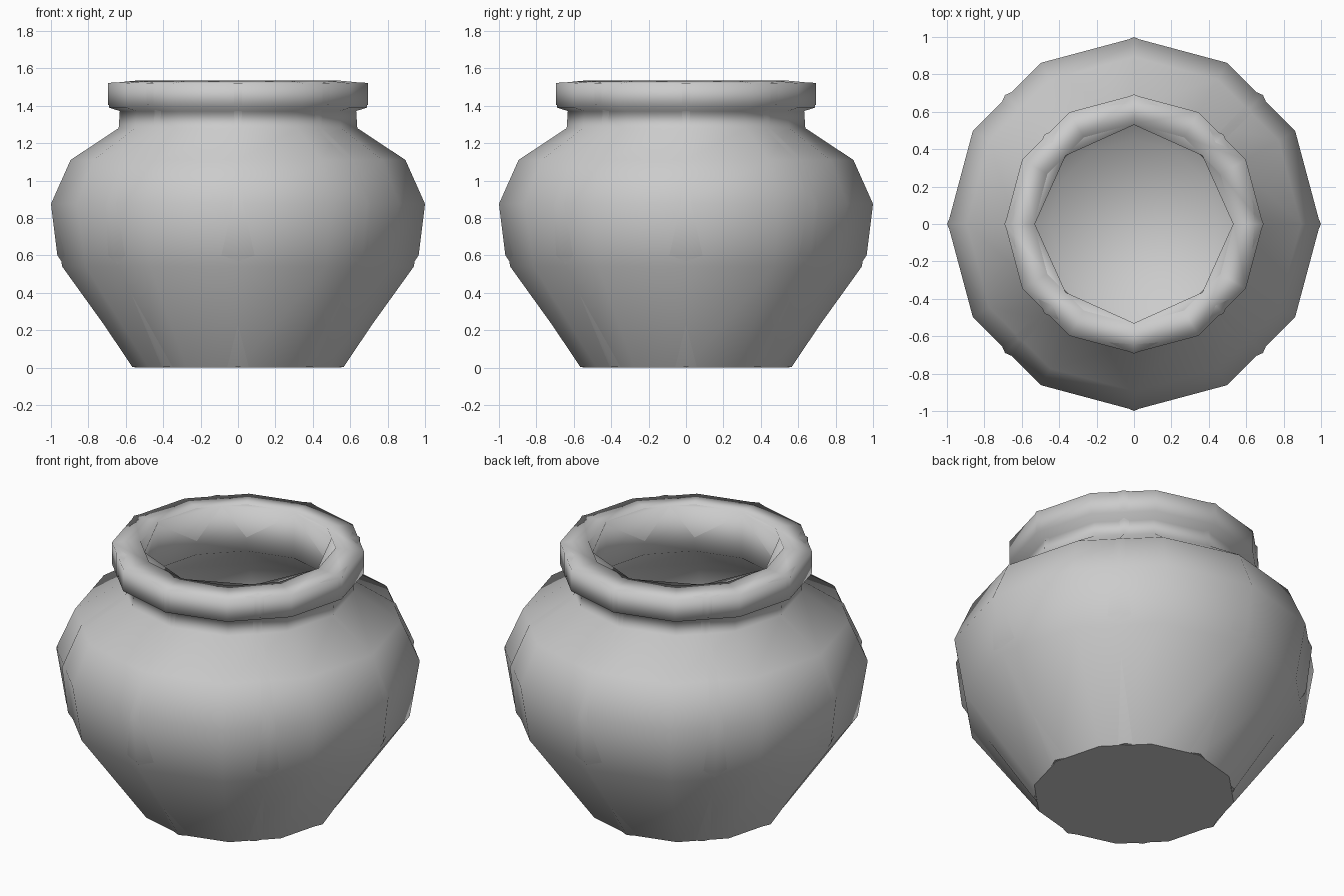
import bpy, bmesh, math

cube = bpy.data.objects.get("Cube")
if cube:
    bpy.data.objects.remove(cube)

clay = bpy.data.materials.new("grey clay")
clay.use_nodes = True
clay.diffuse_color = (0.6, 0.6, 0.6, 1)
clay.node_tree.nodes["Principled BSDF"].inputs["Base Color"].default_value = (0.6, 0.6, 0.6, 1)


def lathe(name, profile, sides, odd_scale=1.0):
    """Turn an (r, z) profile round z, with every odd corner drawn in by odd_scale."""
    bm = bmesh.new()
    rings = []
    for r, z in profile:
        ring = []
        for i in range(sides):
            a = math.tau * i / sides
            d = r * (odd_scale if i % 2 else 1.0)
            ring.append(bm.verts.new((d * math.cos(a), d * math.sin(a), z)))
        rings.append(ring)
    for low, high in zip(rings, rings[1:]):
        for i in range(sides):
            j = (i + 1) % sides
            bm.faces.new((low[i], low[j], high[j], high[i]))
    # close the underside, and the bowl floor when the profile comes back down
    under = bm.faces.new(rings[0][::-1])
    for e in under.edges:
        e.smooth = False
    if profile[-1][1] < profile[0][1] + 0.3:
        bm.faces.new(rings[-1])
    mesh = bpy.data.meshes.new(name)
    bm.to_mesh(mesh)
    bm.free()
    mesh.materials.append(clay)
    for p in mesh.polygons:
        p.use_smooth = True
    obj = bpy.data.objects.new(name, mesh)
    bpy.context.collection.objects.link(obj)
    return obj


# twelve-sided pot with rolled rim and hollow bowl
lathe("pot_body", [
    (0.552, 0), (0.94, 0.54), (0.995, 0.875), (0.893, 1.11), (0.635, 1.28), (0.628, 1.37),
    (0.69, 1.39), (0.69, 1.52), (0.535, 1.535),
    (0.53, 1.25), (0.8, 1.05), (0.88, 0.8), (0.8, 0.55), (0.45, 0.1)], 12)

# eight-sided ribs that break through the body, rim and neck
lathe("pot_ribs", [
    (0.564, 0.002), (0.966, 0.6), (1.0, 0.875), (0.895, 1.11), (0.638, 1.28), (0.632, 1.37),
    (0.694, 1.405), (0.694, 1.522), (0.53, 1.53), (0.6, 1.25)], 8, 0.975)
